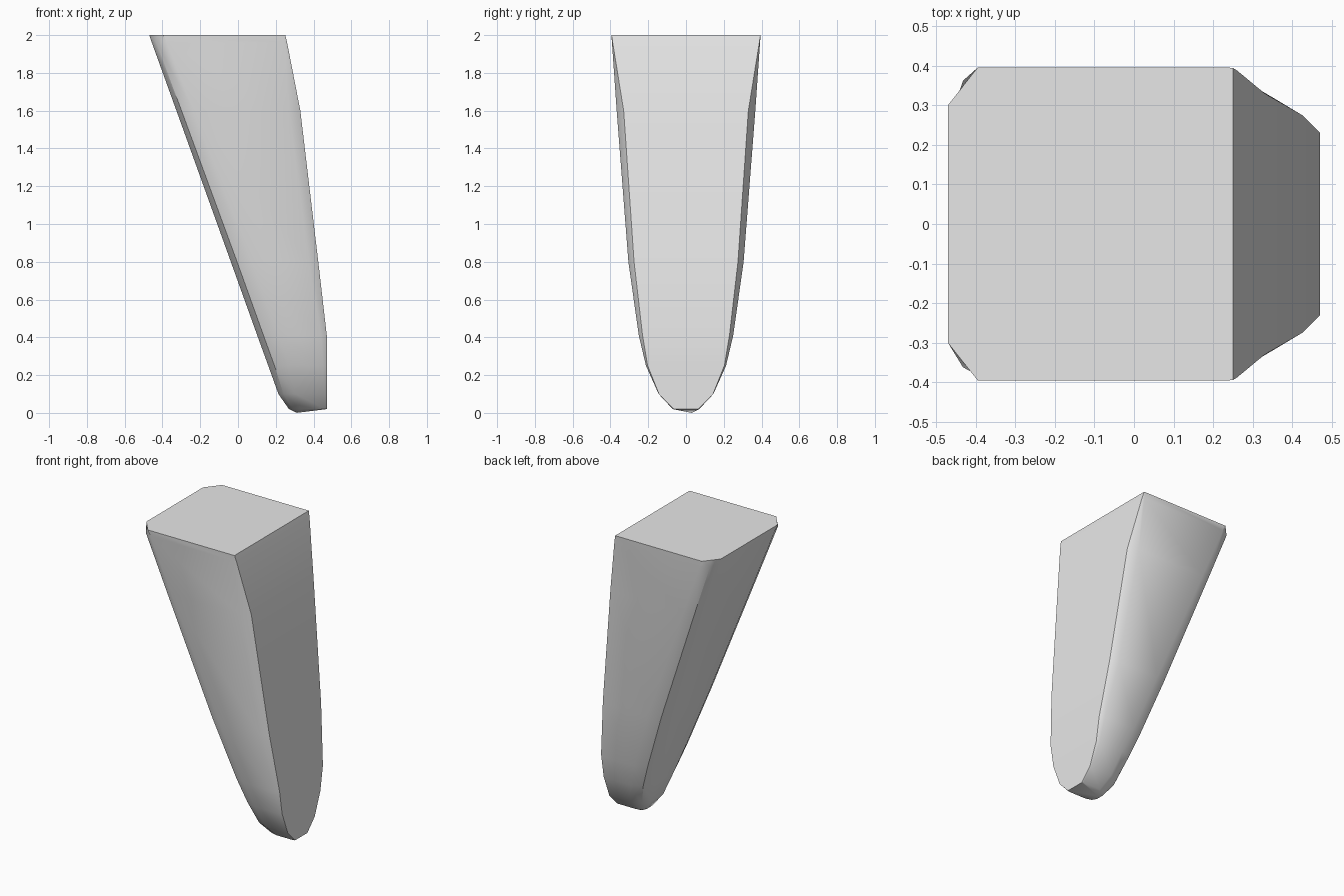
import bpy
import bmesh
import math

cube = bpy.data.objects.get("Cube")
if cube:
    bpy.data.objects.remove(cube, do_unlink=True)

# Plain grey material
grey = bpy.data.materials.new("plain_grey")
grey.use_nodes = True
colour = (0.8, 0.8, 0.8, 1)
grey.diffuse_color = colour
grey.node_tree.nodes["Principled BSDF"].inputs["Base Color"].default_value = colour

# Sections: height, slanted side x, flat side x, widest half width,
# flat side half width, inset of widest line, corner length, corner width
SECTIONS = [
    (2.0, -0.47, 0.25, 0.395, 0.394, 0.01, 0.075, 0.095),
    (1.96, -0.456, 0.26, 0.392, 0.388, 0.015, 0.08, 0.1),
    (1.6, -0.326, 0.33, 0.367, 0.33, 0.06, 0.09, 0.105),
    (0.8, -0.038, 0.425, 0.305, 0.275, 0.05, 0.11, 0.12),
    (0.41, 0.102, 0.47, 0.25, 0.23, 0.03, 0.11, 0.12),
    (0.25, 0.16, 0.47, 0.212, 0.203, 0.02, 0.11, 0.11),
    (0.1, 0.214, 0.47, 0.145, 0.143, 0.01, 0.09, 0.08),
    (0.02, 0.27, 0.47, 0.07, 0.065, 0.01, 0.06, 0.04),
]


def section(z, slant, flat, wide, edge, inset, length, width):
    """Half outline mirrored across y, with rounded slanted-side corners."""
    bulge = 0.5 if z == 2 else 0.3
    half = [
        (flat, edge),
        (flat - inset, wide),
        (slant + length, wide),
        (slant + length * bulge, wide - width * bulge),
        (slant, wide - width),
    ]
    outline = half + [(x, -y) for x, y in reversed(half)]
    return [(x, y, z) for x, y in outline]


# Tapered leg lofted through the sections
bm = bmesh.new()
rings = [[bm.verts.new(p) for p in section(*s)] for s in SECTIONS]
for upper, lower in zip(rings, rings[1:]):
    for i in range(len(upper)):
        j = (i + 1) % len(upper)
        bm.faces.new((upper[i], upper[j], lower[j], lower[i]))
bm.faces.new(rings[0])

# Blunt, slightly pointed foot
tip = bm.verts.new((0.31, 0.03, 0))
foot = rings[-1]
for i in range(len(foot)):
    bm.faces.new((foot[i], foot[(i + 1) % len(foot)], tip))
bmesh.ops.recalc_face_normals(bm, faces=bm.faces)

mesh = bpy.data.meshes.new("tapered_leg")
bm.to_mesh(mesh)
bm.free()
mesh.materials.append(grey)
leg = bpy.data.objects.new("tapered_leg", mesh)
bpy.context.collection.objects.link(leg)

# Smooth rounded corners, crisp top and flat side
bpy.ops.object.select_all(action="DESELECT")
leg.select_set(True)
bpy.context.view_layer.objects.active = leg
bpy.ops.object.shade_smooth_by_angle(angle=math.radians(35))
